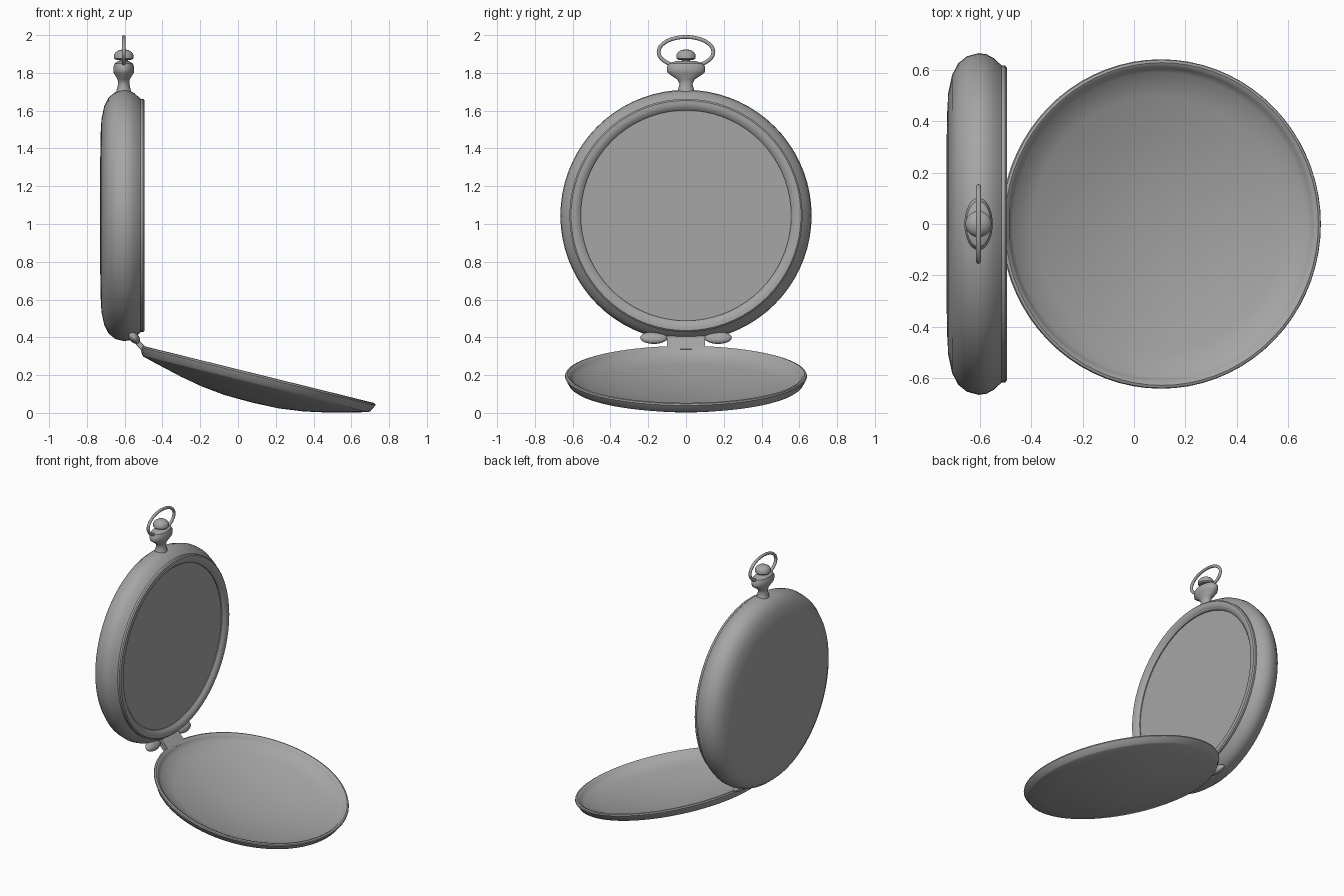
import bpy, bmesh, math
from mathutils import Matrix, Vector

if "Cube" in bpy.data.objects:
    bpy.data.objects.remove(bpy.data.objects["Cube"], do_unlink=True)

# One grey metal for every part
metal = bpy.data.materials.new("grey metal")
metal.use_nodes = True
GREY = (0.38, 0.38, 0.38, 1)
metal.diffuse_color = GREY
metal.node_tree.nodes["Principled BSDF"].inputs["Base Color"].default_value = GREY


def finish(name, bm, matrix, angle=35):
    """Turn a bmesh into a placed, smooth shaded object."""
    bmesh.ops.remove_doubles(bm, verts=bm.verts, dist=0.0001)
    bmesh.ops.transform(bm, matrix=matrix, verts=bm.verts)
    bmesh.ops.recalc_face_normals(bm, faces=bm.faces)
    mesh = bpy.data.meshes.new(name)
    bm.to_mesh(mesh)
    bm.free()
    mesh.materials.append(metal)
    obj = bpy.data.objects.new(name, mesh)
    bpy.context.collection.objects.link(obj)
    bpy.ops.object.select_all(action="DESELECT")
    obj.select_set(True)
    bpy.context.view_layer.objects.active = obj
    bpy.ops.object.shade_smooth_by_angle(angle=math.radians(angle))
    return obj


def lathe(name, profile, matrix, steps=72, angle=35):
    """Spin (radius, height) points around local z."""
    bm = bmesh.new()
    verts = [bm.verts.new((r, 0, h)) for r, h in profile]
    edges = [bm.edges.new(pair) for pair in zip(verts, verts[1:])]
    bmesh.ops.spin(bm, geom=verts + edges, cent=(0, 0, 0), axis=(0, 0, 1),
                   angle=math.tau, steps=steps, use_duplicate=False)
    return finish(name, bm, matrix, angle)


def ellipsoid(name, location, size, turn):
    bm = bmesh.new()
    bmesh.ops.create_uvsphere(bm, u_segments=24, v_segments=12, radius=1)
    return finish(name, bm, Matrix.Translation(location) @ turn
                  @ Matrix.Diagonal((*size, 1)), 60)


AXIS_X = -0.605
MID_Z = 1.045

# Case: rounded back and side, with its axis along x
upright = Matrix.Translation((AXIS_X, 0, MID_Z)) @ Matrix.Rotation(math.pi / 2, 4, "Y")
lathe("watch_case", [
    (0, -0.125), (0.25, -0.125), (0.42, -0.123), (0.51, -0.118), (0.58, -0.103),
    (0.625, -0.08), (0.653, -0.045), (0.665, 0), (0.661, 0.03), (0.645, 0.06),
    (0.626, 0.08), (0.617, 0.09), (0.617, 0.103), (0.609, 0.11), (0.59, 0.11),
    (0.572, 0.105), (0.557, 0.09), (0.557, 0.08), (0, 0.08)], upright)

# Flat dial set within the bezel
lathe("dial", [(0, 0.084), (0.556, 0.084), (0.556, 0.078), (0, 0.078)], upright)

# Open lid: a shallow dished shell, tilted down toward +x
tilt = Matrix.Rotation(math.atan2(0.305, 1.235), 4, "Y")
lathe("open_lid", [
    (0, -0.15), (0.15, -0.146), (0.28, -0.13), (0.39, -0.108), (0.5, -0.081),
    (0.612, -0.052), (0.622, -0.045), (0.641, -0.008), (0.638, 0), (0.628, 0.003),
    (0.616, -0.002), (0.608, -0.014), (0.59, -0.034), (0.5, -0.062), (0.39, -0.089),
    (0.28, -0.111), (0.15, -0.127), (0, -0.131)],
    Matrix.Translation((0.107, 0, 0.201)) @ tilt)

# Hinge: two rounded knuckles and a bar leading to the lid
slope = Matrix.Rotation(math.radians(48), 4, "Y")
for side, y in (("left", 0.17), ("right", -0.17)):
    ellipsoid(side + "_hinge_knuckle", (-0.55, y, 0.398), (0.038, 0.073, 0.025), slope)
bm = bmesh.new()
bmesh.ops.create_cube(bm, size=1)
bmesh.ops.bevel(bm, geom=bm.edges[:], offset=0.08, segments=2, affect="EDGES")
finish("hinge_bar", bm, Matrix.Translation((-0.53, 0, 0.372)) @ slope
       @ Matrix.Diagonal((0.11, 0.2, 0.028, 1)))

# Pendant neck, round at the foot and widening to an oval collar
neck = lathe("pendant_neck", [
    (0, 1.69), (0.042, 1.69), (0.036, 1.715), (0.03, 1.74), (0.032, 1.765),
    (0.053, 1.8), (0.055, 1.812), (0.055, 1.832), (0.048, 1.85), (0.03, 1.862),
    (0, 1.866)], Matrix.Translation((AXIS_X, 0, 0)), 32)
for v in neck.data.vertices:
    v.co.y *= 1.15 + 0.7 * min(1, max(0, (v.co.z - 1.74) / 0.06))

# Winding crown on a thin stem
lathe("winding_crown", [
    (0, 1.85), (0.022, 1.85), (0.022, 1.868), (0.044, 1.87), (0.051, 1.877),
    (0.051, 1.897), (0.042, 1.91), (0.025, 1.921), (0, 1.925)],
    Matrix.Translation((AXIS_X, 0, 0)), 32)

# Oval bow around the crown
bm = bmesh.new()
TURNS, SIDES = 56, 12
rings = []
for i in range(TURNS):
    a = math.tau * i / TURNS
    centre = Vector((0, 0.145 * math.cos(a), 0.079 * math.sin(a)))
    out = Vector((0, 0.079 * math.cos(a), 0.145 * math.sin(a))).normalized()
    ring = []
    for j in range(SIDES):
        b = math.tau * j / SIDES
        offset = out * math.cos(b) + Vector((1, 0, 0)) * math.sin(b)
        ring.append(bm.verts.new(centre + 0.01 * offset))
    rings.append(ring)
for i in range(TURNS):
    for j in range(SIDES):
        a, b = rings[i - 1], rings[i]
        bm.faces.new((a[j - 1], a[j], b[j], b[j - 1]))
finish("bow", bm, Matrix.Translation((AXIS_X, 0, 1.911)), 60)
